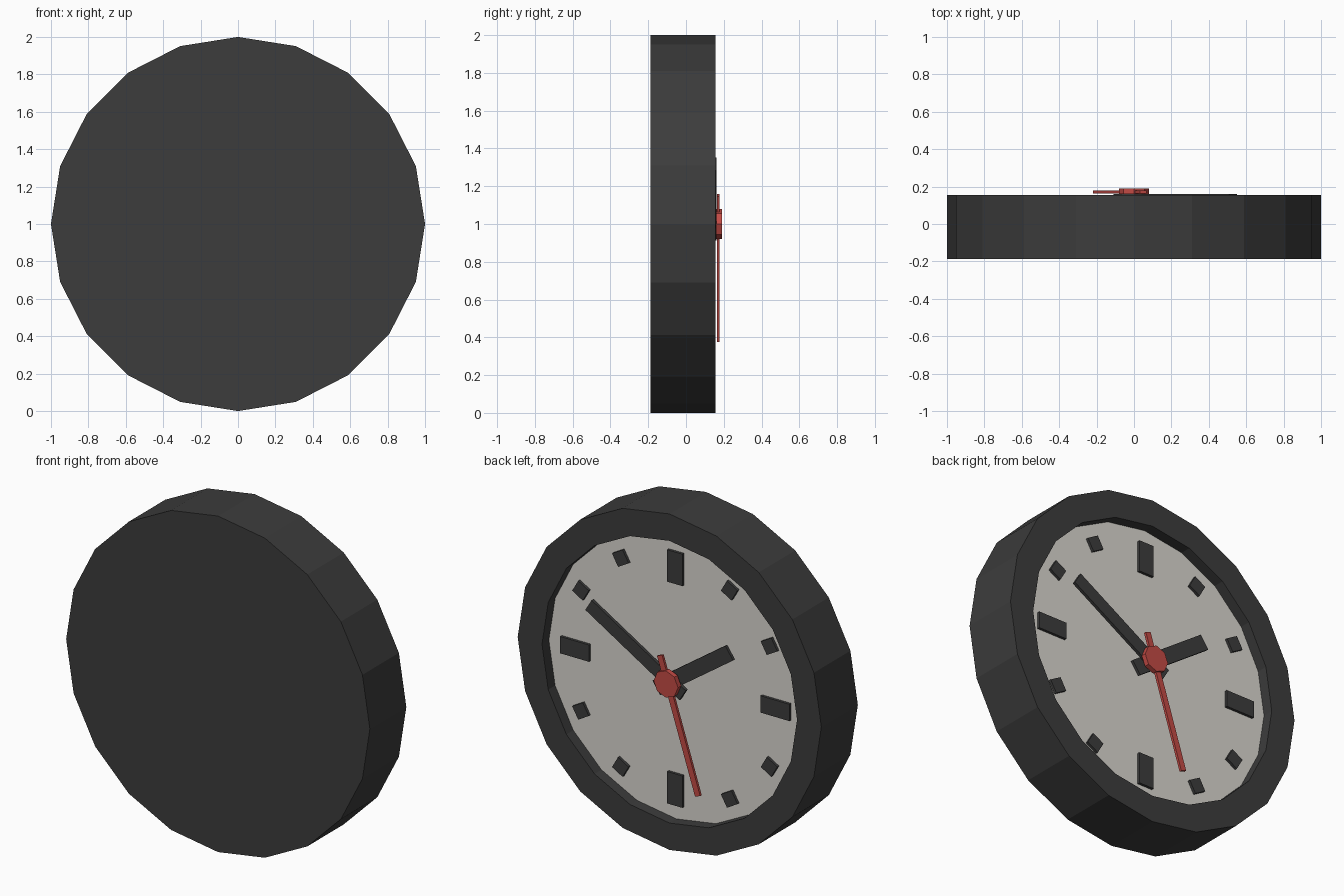
import bpy, bmesh, math

if "Cube" in bpy.data.objects:
    bpy.data.objects.remove(bpy.data.objects["Cube"])

def material(name, rgb):
    m = bpy.data.materials.new(name)
    m.diffuse_color = (*rgb, 1)
    m.use_nodes = True
    m.node_tree.nodes["Principled BSDF"].inputs["Base Color"].default_value = m.diffuse_color
    return m

DARK = material("dark grey", (0.045, 0.045, 0.045))
PALE = material("warm white", (0.70, 0.68, 0.63))
RED = material("red", (0.55, 0.07, 0.06))
CZ = 1.0  # height of the clock centre

def finish(name, bm, mat):
    bmesh.ops.recalc_face_normals(bm, faces=bm.faces[:])
    me = bpy.data.meshes.new(name)
    bm.to_mesh(me)
    bm.free()
    me.materials.append(mat)
    ob = bpy.data.objects.new(name, me)
    bpy.context.collection.objects.link(ob)
    return ob

def ring(bm, radius, y, sides):
    step = 2 * math.pi / sides
    return [bm.verts.new((radius * math.cos(i * step), y, CZ + radius * math.sin(i * step)))
            for i in range(sides)]

def lathe(name, profile, sides, mat, cap_end=True):
    """Join (radius, y) rings around the y axis, capping the ends."""
    bm = bmesh.new()
    rings = [ring(bm, r, y, sides) for r, y in profile]
    for a, b in zip(rings, rings[1:]):
        for i in range(sides):
            j = (i + 1) % sides
            bm.faces.new((a[i], a[j], b[j], b[i]))
    bm.faces.new(rings[0])
    if cap_end:
        bm.faces.new(rings[-1])
    return finish(name, bm, mat)

def bar(name, angle, r0, r1, width, y0, y1, mat):
    """Box lying along a clock direction (degrees clockwise, read from +y)."""
    a = math.radians(angle)
    s, c = math.sin(a), math.cos(a)
    bm = bmesh.new()
    bmesh.ops.create_cube(bm, size=1)
    for v in bm.verts:
        side = v.co.x * width
        r = (r0 + r1) / 2 + v.co.z * (r1 - r0)
        y = (y0 + y1) / 2 + v.co.y * (y1 - y0)
        v.co = (-r * s - side * c, y, CZ + r * c - side * s)
    return finish(name, bm, mat)

# Case: flat back, thick wall, rim and recess wall; the dial closes the recess
lathe("case", [(1, -0.188), (1, 0.155), (0.84, 0.155), (0.84, 0.09)], 20, DARK, cap_end=False)
bm = bmesh.new()
bm.faces.new(reversed(ring(bm, 0.84, 0.09, 20)))
dial = finish("dial", bm, PALE)
if dial.data.polygons[0].normal.y < 0:
    dial.data.flip_normals()

# Hour markers: long at the quarters, square elsewhere
for h in range(12):
    if h % 3 == 0:
        bar("quarter_marker", h * 30, 0.565, 0.755, 0.10, 0.088, 0.106, DARK)
    else:
        bar("hour_marker", h * 30, 0.677, 0.757, 0.08, 0.088, 0.106, DARK)

# Hands and their pivot
bar("hour_hand", 55, -0.12, 0.465, 0.09, 0.12, 0.138, DARK)
bar("minute_hand", -59, -0.105, 0.618, 0.08, 0.142, 0.161, DARK)
bar("second_hand", 162, -0.16, 0.65, 0.036, 0.163, 0.178, RED)
lathe("axle", [(0.03, 0.088), (0.03, 0.163)], 8, DARK)
lathe("hub_cap", [(0.08, 0.16), (0.08, 0.19)], 8, RED)
